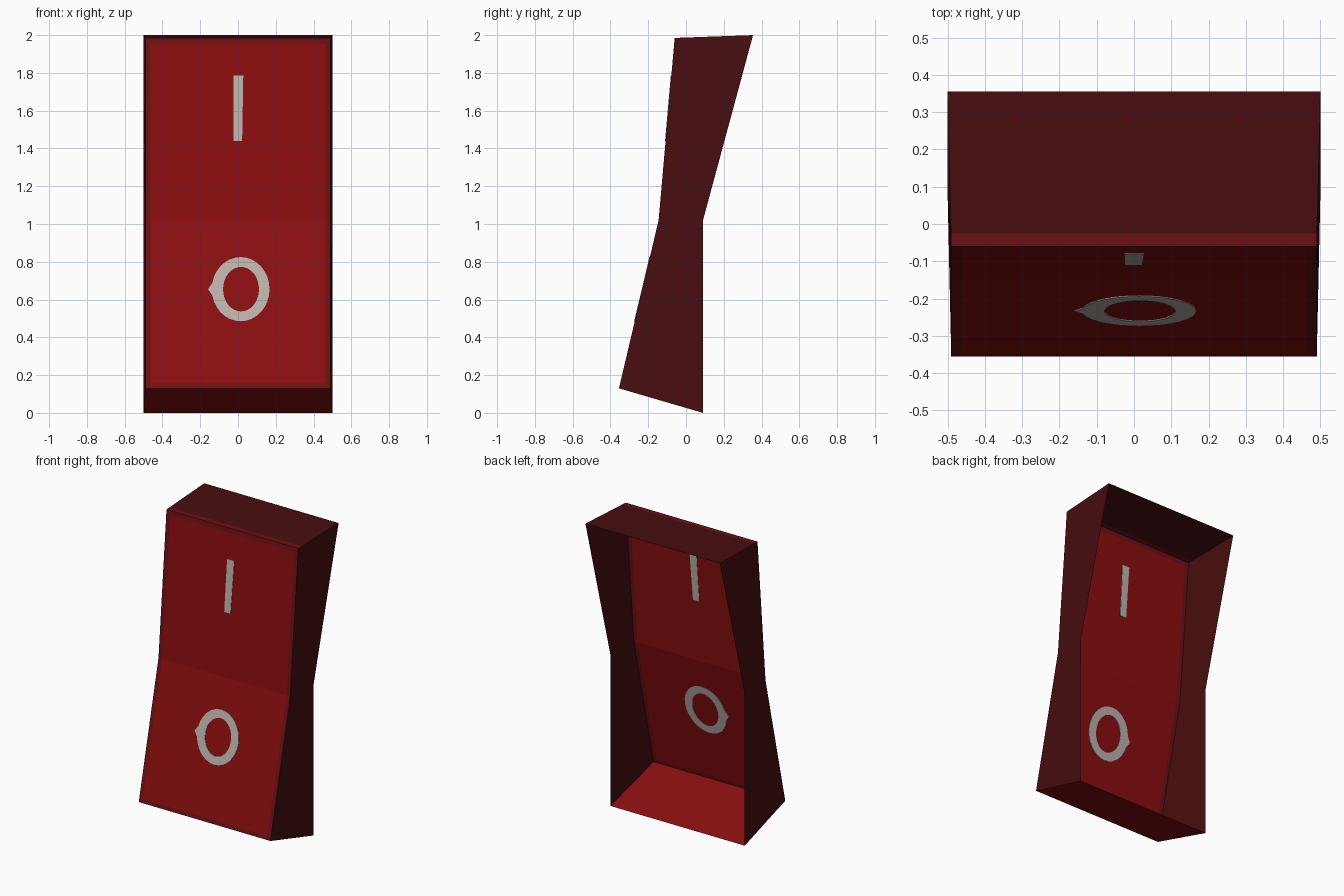
import bpy, bmesh, math

if "Cube" in bpy.data.objects:
    bpy.data.objects.remove(bpy.data.objects["Cube"])


def material(name, srgb):
    lin = [((c / 255 + 0.055) / 1.055) ** 2.4 if c > 10 else c / 255 / 12.92 for c in srgb]
    m = bpy.data.materials.new(name)
    m.diffuse_color = (*lin, 1)
    m.use_nodes = True
    m.node_tree.nodes["Principled BSDF"].inputs["Base Color"].default_value = m.diffuse_color
    return m


RED = material("bright red", (138, 14, 16))
WORN = material("worn red", (108, 16, 19))
DARK = material("dark red", (72, 13, 15))
PALE = material("pale grey", (188, 178, 172))

# Side profile as (y, z): front edge and open back rim, bottom to top
FRONT = [(-0.355, 0.13), (-0.145, 1.02), (-0.06, 1.985)]
BACK = [(0.09, 0.0), (0.09, 1.02), (0.355, 2.0)]
HALF_FRONT, HALF_BACK = 0.49, 0.5


def front_y(z):
    (y0, z0), (y1, z1) = FRONT[:2] if z < FRONT[1][1] else FRONT[1:]
    return y0 + (y1 - y0) * (z - z0) / (z1 - z0)


def finish(name, bm, mats):
    mesh = bpy.data.meshes.new(name)
    bm.to_mesh(mesh)
    bm.free()
    for m in mats:
        mesh.materials.append(m)
    ob = bpy.data.objects.new(name, mesh)
    bpy.context.collection.objects.link(ob)
    return ob


def cut(bm, co, no):
    bmesh.ops.bisect_plane(bm, geom=bm.verts[:] + bm.edges[:] + bm.faces[:],
                           plane_co=co, plane_no=no)


# Bent front panel with a worn border
bm = bmesh.new()
rows = [[bm.verts.new((s * HALF_FRONT, y, z)) for s in (-1, 1)] for y, z in FRONT]
for a, b in zip(rows, rows[1:]):
    bm.faces.new((a[0], a[1], b[1], b[0]))
for s in (-1, 1):
    cut(bm, (s * 0.463, 0, 0), (1, 0, 0))
for z in (0.155, 1.955):
    cut(bm, (0, 0, z), (0, 0, 1))
for f in bm.faces:
    c = f.calc_center_median()
    f.material_index = int(abs(c.x) > 0.463 or c.z < 0.155 or c.z > 1.955)
finish("front_panel", bm, [RED, WORN])

# Two side walls
for side, name in ((-1, "left_wall"), (1, "right_wall")):
    bm = bmesh.new()
    f = [bm.verts.new((side * HALF_FRONT, *p)) for p in FRONT]
    b = [bm.verts.new((side * HALF_BACK, *p)) for p in BACK]
    for i in range(2):
        quad = (f[i], b[i], b[i + 1], f[i + 1])
        bm.faces.new(quad if side > 0 else quad[::-1])
    finish(name, bm, [DARK])

# Top and bottom walls; the top has a worn strip along its front edge
for i, name in ((0, "bottom_wall"), (2, "top_wall")):
    bm = bmesh.new()
    quad = [bm.verts.new((x, *p)) for x, p in
            ((-HALF_FRONT, FRONT[i]), (HALF_FRONT, FRONT[i]),
             (HALF_BACK, BACK[i]), (-HALF_BACK, BACK[i]))]
    bm.faces.new(quad if i else quad[::-1])
    if i:
        cut(bm, (0, -0.025, 0), (0, 1, 0))
        for f in bm.faces:
            f.material_index = int(f.calc_center_median().y < -0.025)
    finish(name, bm, [DARK, WORN] if i else [RED])


def plate(name, outer, inner=None):
    """Thin plate through the front panel, so it shows on both sides."""
    bm = bmesh.new()
    t = 0.003

    def loop(pts, d):
        return [bm.verts.new((x, front_y(z) + d, z)) for x, z in pts]
    n = len(outer)
    of, ob = loop(outer, -t), loop(outer, t)
    if inner:
        nf, nb = loop(inner, -t), loop(inner, t)
        bands = [(of, nf), (nf, nb), (nb, ob), (ob, of)]
    else:
        bm.faces.new(of)
        bm.faces.new(ob[::-1])
        bands = [(ob, of)]
    for p, q in bands:
        for k in range(n):
            j = (k + 1) % n
            bm.faces.new((p[k], p[j], q[j], q[k]))
    bmesh.ops.recalc_face_normals(bm, faces=bm.faces[:])
    finish(name, bm, [PALE])


def oval(cx, cz, rx, rz, nub=0.0, n=32):
    return [(cx + (rx + (nub if k == n // 2 else 0)) * math.cos(2 * math.pi * k / n),
             cz + rz * math.sin(2 * math.pi * k / n)) for k in range(n)]


# Painted on and off marks
plate("on_bar", [(-0.025, 1.44), (0.022, 1.44), (0.028, 1.785), (-0.025, 1.785)])
plate("off_ring", oval(0.014, 0.655, 0.153, 0.17, 0.02), oval(0.016, 0.655, 0.095, 0.118))
